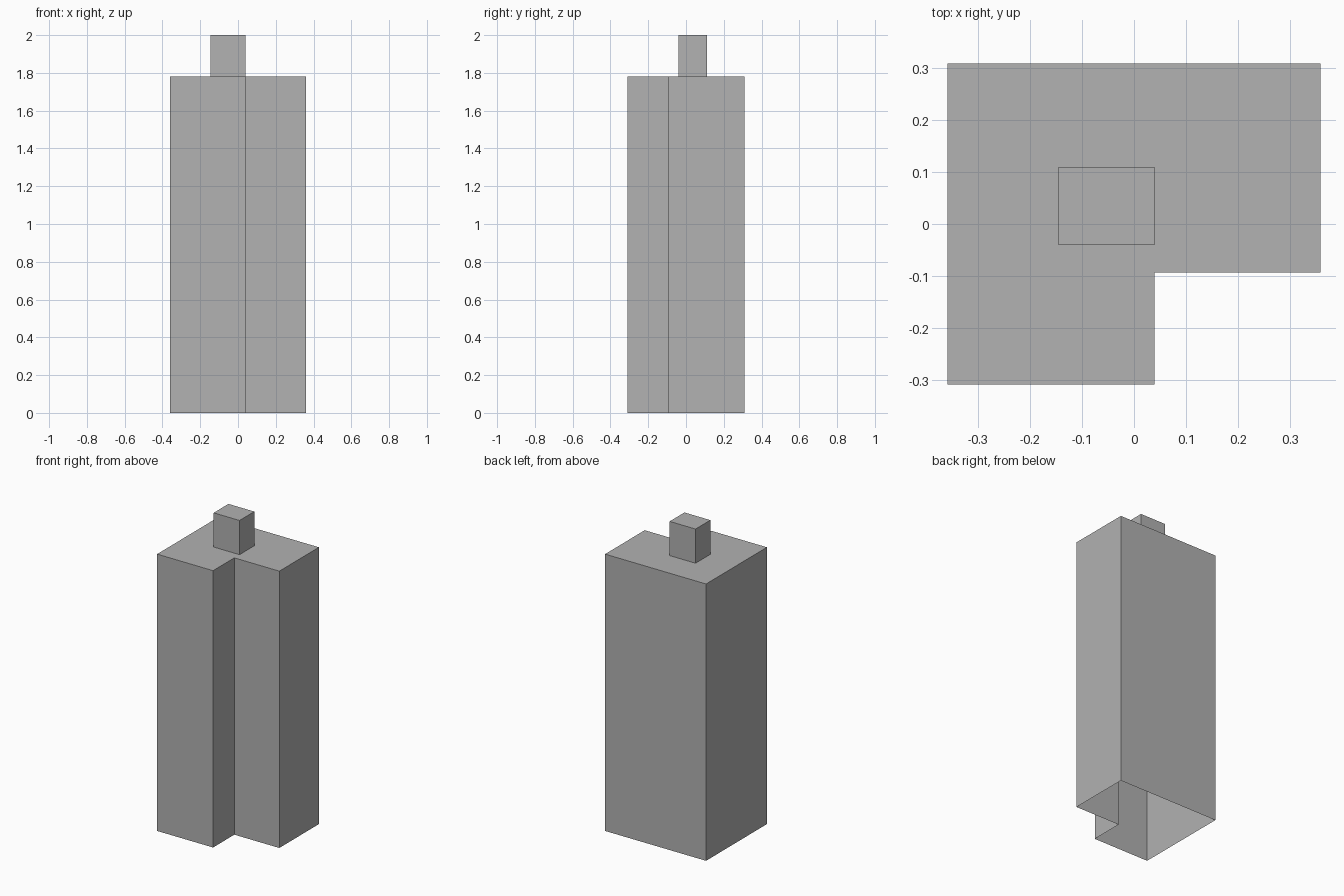
import bpy
import bmesh

default_cube = bpy.data.objects.get("Cube")
if default_cube:
    bpy.data.objects.remove(default_cube, do_unlink=True)

GREY = (0.445, 0.445, 0.445, 1.0)
grey = bpy.data.materials.new("plain_grey")
grey.use_nodes = True
grey.diffuse_color = GREY
grey.node_tree.nodes["Principled BSDF"].inputs["Base Color"].default_value = GREY


def open_block(name, outline, bottom, top):
    """Raise a counter-clockwise outline into walls and a roof, open underneath."""
    bm = bmesh.new()
    low = [bm.verts.new((x, y, bottom)) for x, y in outline]
    high = [bm.verts.new((x, y, top)) for x, y in outline]
    for i in range(len(outline)):
        j = (i + 1) % len(outline)
        bm.faces.new((low[i], low[j], high[j], high[i]))
    bm.faces.new(high)
    mesh = bpy.data.meshes.new(name)
    bm.to_mesh(mesh)
    bm.free()
    mesh.materials.append(grey)
    obj = bpy.data.objects.new(name, mesh)
    bpy.context.collection.objects.link(obj)
    return obj


HALF_X, HALF_Y = 0.359, 0.309
NOTCH_X, NOTCH_Y = 0.039, -0.093
ROOF_Z = 1.78

# L-shaped tower shell
open_block("tower_body", [
    (-HALF_X, -HALF_Y), (NOTCH_X, -HALF_Y), (NOTCH_X, NOTCH_Y),
    (HALF_X, NOTCH_Y), (HALF_X, HALF_Y), (-HALF_X, HALF_Y),
], 0.0, ROOF_Z)

# Small block on the roof
open_block("roof_block", [
    (-0.145, -0.04), (NOTCH_X, -0.04), (NOTCH_X, 0.11), (-0.145, 0.11),
], ROOF_Z, 2.0)
